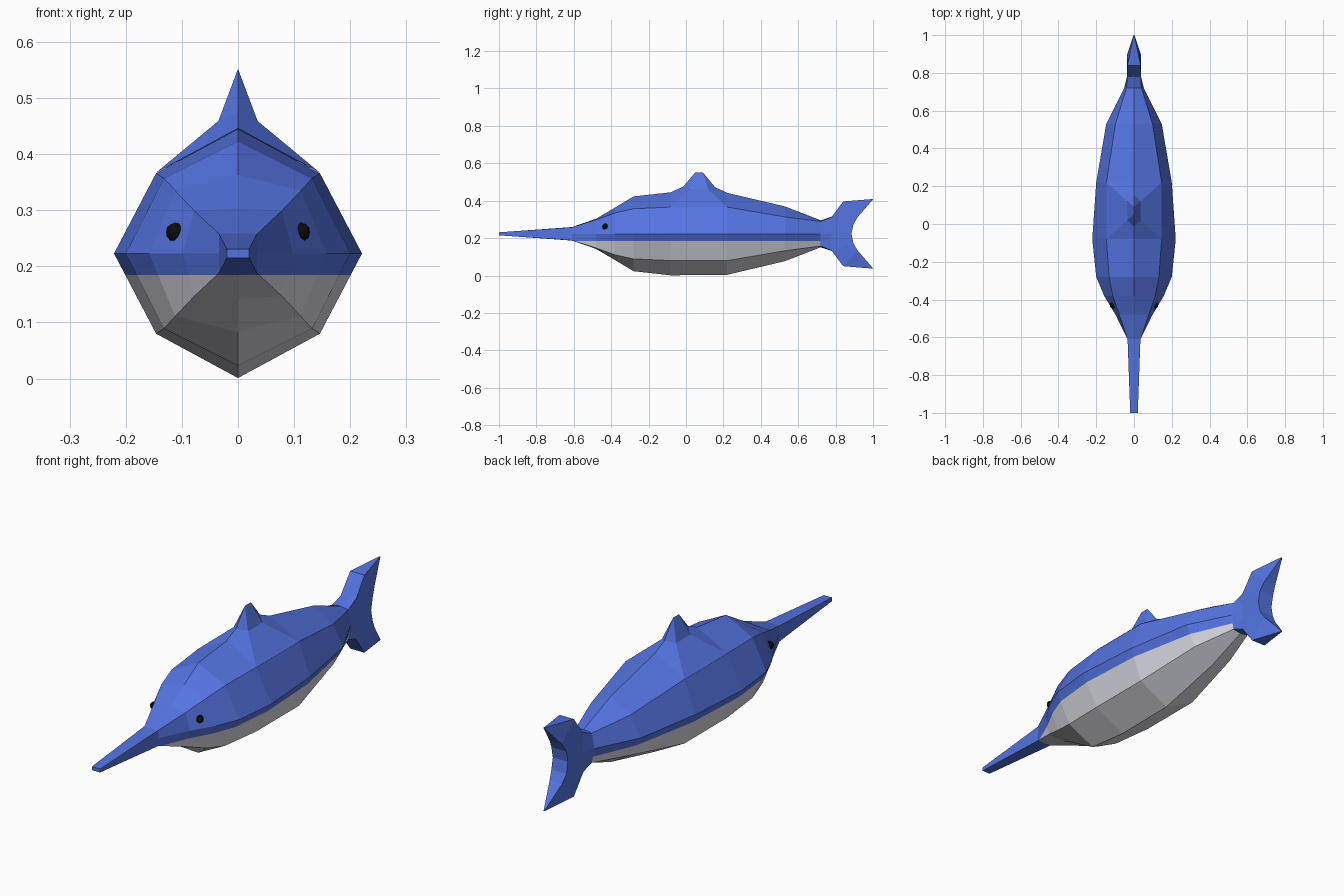
import bpy, bmesh
from mathutils import Vector

if "Cube" in bpy.data.objects:
    bpy.data.objects.remove(bpy.data.objects["Cube"])

MID = 0.223  # height of the body's centre line


def material(name, rgb):
    m = bpy.data.materials.new(name)
    m.diffuse_color = (*rgb, 1)
    m.use_nodes = True
    m.node_tree.nodes["Principled BSDF"].inputs["Base Color"].default_value = m.diffuse_color
    return m


blue = material("ocean_blue", (0.09, 0.175, 0.76))
pale = material("pale_belly", (0.74, 0.74, 0.82))
black = material("eye_black", (0.004, 0.004, 0.004))


def finish(name, bm, mats):
    bmesh.ops.recalc_face_normals(bm, faces=bm.faces[:])
    me = bpy.data.meshes.new(name)
    bm.to_mesh(me)
    bm.free()
    for m in mats:
        me.materials.append(m)
    ob = bpy.data.objects.new(name, me)
    bpy.context.collection.objects.link(ob)
    return ob


def loft(bm, rings):
    """Skin a list of equal point loops and cap both ends."""
    loops = [[bm.verts.new(p) for p in r] for r in rings]
    n = len(loops[0])
    for a, b in zip(loops, loops[1:]):
        for i in range(n):
            j = (i + 1) % n
            bm.faces.new((a[i], a[j], b[j], b[i]))
    bm.faces.new(loops[0])
    bm.faces.new(loops[-1])


# Body and bill: y, side half width, shoulder x, shoulder height, top height
stations = [
    (-1.00, 0.020, 0.020, 0.008, 0.008),
    (-0.61, 0.034, 0.034, 0.035, 0.036),
    (-0.48, 0.098, 0.078, 0.076, 0.081),
    (-0.38, 0.158, 0.112, 0.112, 0.140),
    (-0.28, 0.200, 0.132, 0.134, 0.200),
    (-0.08, 0.221, 0.146, 0.143, 0.222),
    (0.22, 0.200, 0.146, 0.143, 0.219),
    (0.53, 0.147, 0.098, 0.090, 0.146),
    (0.72, 0.052, 0.040, 0.066, 0.072),
    (0.78, 0.037, 0.035, 0.090, 0.092),
]
rings = []
for y, w, sx, sz, t in stations:
    rings.append([(x, y, MID + z) for x, z in (
        (0, t), (sx, sz), (w, 0), (sx, -sz),
        (0, -t), (-sx, -sz), (-w, 0), (-sx, sz))])
bm = bmesh.new()
loft(bm, rings)
# Cut the colour line, then paint the belly below it
bmesh.ops.bisect_plane(bm, geom=bm.verts[:] + bm.edges[:] + bm.faces[:],
                       plane_co=(0, 0, 0.185), plane_no=(0, 0, 1))
for f in bm.faces:
    c = f.calc_center_median()
    f.material_index = int(c.z < 0.185 and -0.61 < c.y < 0.72)
finish("body", bm, [blue, pale])

# Dorsal fin: one half, mirrored across x
pts = [(0.146, -0.08, 0.367), (0.146, 0.22, 0.367),
       (0.035, 0.02, 0.459), (0.035, 0.12, 0.459),
       (0, -0.08, 0.446), (0, -0.015, 0.475), (0, 0.05, 0.552),
       (0, 0.09, 0.552), (0, 0.155, 0.472), (0, 0.22, 0.443)]
bm = bmesh.new()
for s in (1, -1):
    v = [bm.verts.new((x * s, y, z)) for x, y, z in pts]
    for f in ((0, 1, 3, 2), (0, 2, 5, 4), (2, 3, 7, 6),
              (2, 6, 5), (3, 8, 7), (1, 9, 8, 3)):
        bm.faces.new([v[i] for i in f])
bmesh.ops.remove_doubles(bm, verts=bm.verts[:], dist=0.0005)
fin = finish("dorsal_fin", bm, [blue])

# Tail lobes: front y, front rise, back y, back rise, half width
lobe = [(0.70, 0.0, 0.885, 0.0, 0.037, 0.037),
        (0.78, 0.092, 0.895, 0.05, 0.037, 0.037),
        (0.84, 0.173, 0.918, 0.09, 0.035, 0.030),
        (0.998, 0.186, 1.0, 0.184, 0.002, 0.002)]
for name, s in (("upper_tail_lobe", 1), ("lower_tail_lobe", -1)):
    bm = bmesh.new()
    loft(bm, [[(-a, fy, MID + s * fz), (a, fy, MID + s * fz),
               (b, by, MID + s * bz), (-b, by, MID + s * bz)]
              for fy, fz, by, bz, a, b in lobe])
    finish(name, bm, [blue])

# Eyes
for name, s in (("right_eye", 1), ("left_eye", -1)):
    bm = bmesh.new()
    bmesh.ops.create_icosphere(bm, subdivisions=2, radius=0.017)
    bmesh.ops.translate(bm, verts=bm.verts[:], vec=Vector((s * 0.112, -0.431, 0.261)))
    finish(name, bm, [black])
